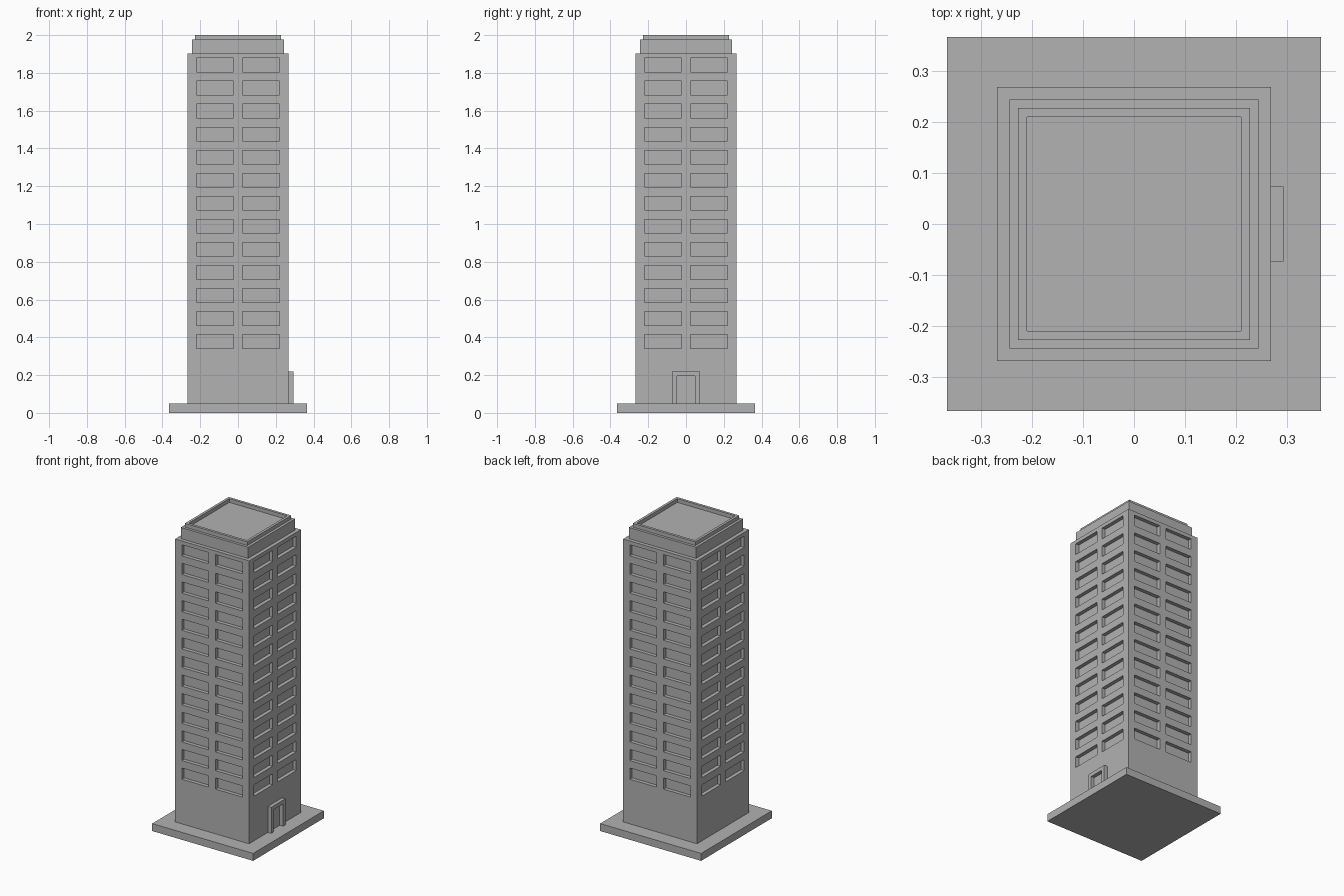
import bpy, bmesh
from mathutils import Vector

if "Cube" in bpy.data.objects:
    bpy.data.objects.remove(bpy.data.objects["Cube"])

U = 2 / 82          # module: the tower is 82 modules tall
FLOORS = 13

concrete = bpy.data.materials.new("grey_concrete")
concrete.use_nodes = True
GREY = (0.445, 0.445, 0.445, 1)
concrete.diffuse_color = GREY
concrete.node_tree.nodes["Principled BSDF"].inputs["Base Color"].default_value = GREY


def box(width, z0, z1):
    """Square block centred on the z axis, in modules."""
    bm = bmesh.new()
    bmesh.ops.create_cube(bm, size=1)
    for v in bm.verts:
        v.co = Vector((v.co.x * width, v.co.y * width, z1 if v.co.z > 0 else z0))
    bm.normal_update()
    return bm


def inset(bm, faces, thickness, depth):
    bmesh.ops.inset_individual(bm, faces=faces, thickness=thickness, depth=depth)
    bm.normal_update()


def finish(bm, name):
    bmesh.ops.scale(bm, vec=(U, U, U), verts=bm.verts)
    bmesh.ops.recalc_face_normals(bm, faces=bm.faces)
    mesh = bpy.data.meshes.new(name)
    bm.to_mesh(mesh)
    bm.free()
    mesh.materials.append(concrete)
    obj = bpy.data.objects.new(name, mesh)
    bpy.context.collection.objects.link(obj)
    return obj


# Ground slab
finish(box(30, 0, 2), "base_slab")

# Tower: slice the block into a window grid, then sink the window cells
bm = box(22, 2, 78)
sills = [14 + 5 * i for i in range(FLOORS)]
cuts = [(axis, p) for axis in (0, 1) for p in (-9, -1, 1, 9)]
cuts += [(2, s + h) for s in sills for h in (0, 3)]
for axis, p in cuts:
    normal = Vector((0, 0, 0))
    normal[axis] = 1
    bmesh.ops.bisect_plane(bm, geom=bm.verts[:] + bm.edges[:] + bm.faces[:],
                           plane_co=normal * p, plane_no=normal)
bm.normal_update()
windows = []
for f in bm.faces:
    c = f.calc_center_median()
    across = abs(c.y if abs(f.normal.x) > 0.5 else c.x)
    if abs(f.normal.z) < 0.5 and 1 < across < 9 and any(s < c.z < s + 3 for s in sills):
        windows.append(f)
inset(bm, windows, 0, -1)
finish(bm, "tower_body")

# Stepped roof with a raised rim around a sunken deck
bm = box(20, 78, 81)
top = [f for f in bm.faces if f.normal.z > 0.5]
for thickness, depth in ((1, 0), (0, 1), (1, 0), (0, -1)):
    inset(bm, top, thickness, depth)
finish(bm, "roof_parapet")

# Door surround on the +x side: an arch-shaped profile pushed outwards
bm = bmesh.new()
profile = [(-3, 2), (-3, 9), (3, 9), (3, 2), (2, 2), (2, 8), (-2, 8), (-2, 2)]
face = bm.faces.new([bm.verts.new((11, y, z)) for y, z in profile])
out = bmesh.ops.extrude_face_region(bm, geom=[face])["geom"]
bmesh.ops.translate(bm, vec=(1, 0, 0),
                    verts=[g for g in out if isinstance(g, bmesh.types.BMVert)])
finish(bm, "door_frame")
